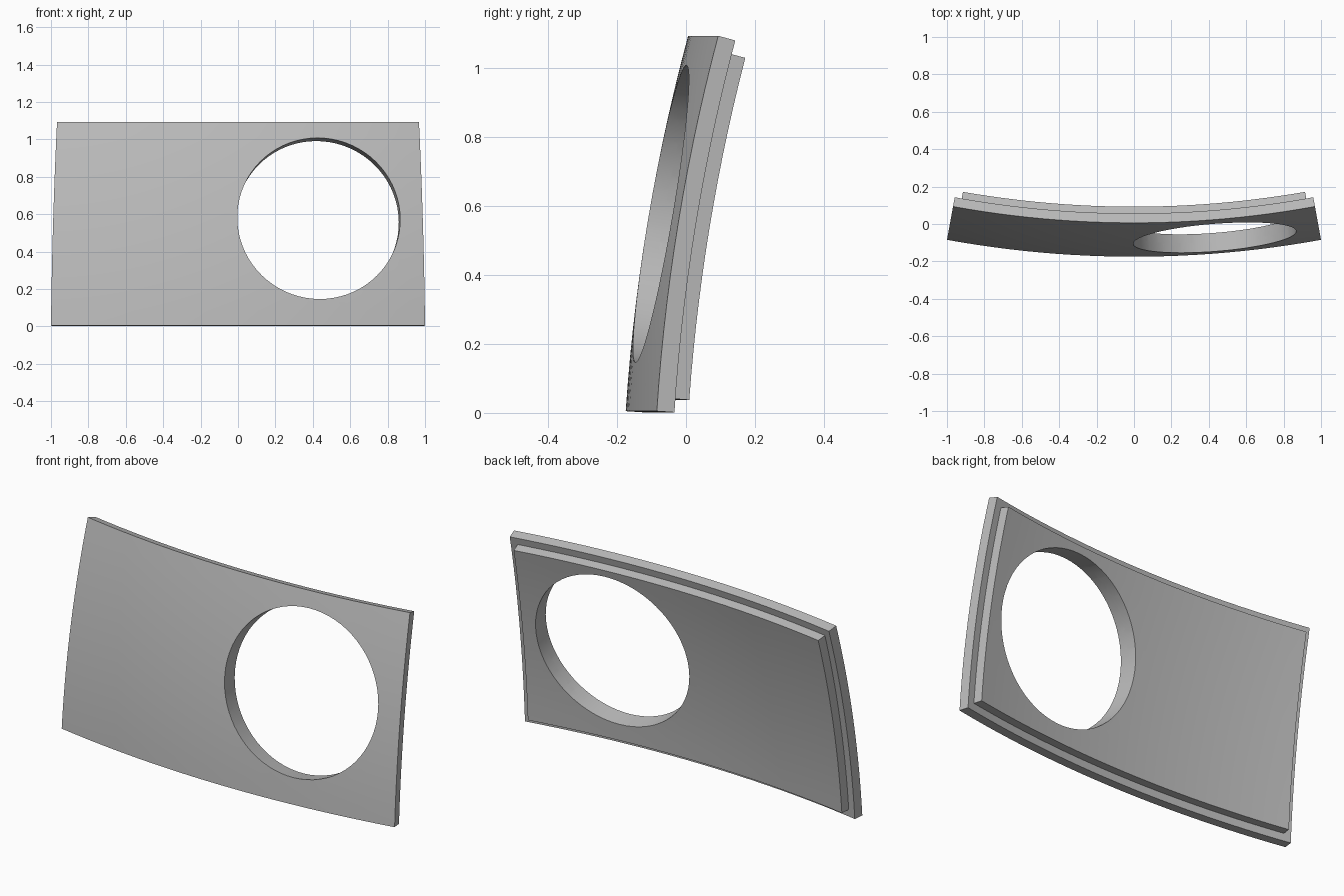
import bpy, bmesh
from math import sin, cos, asin
from mathutils import Vector

cube = bpy.data.objects.get("Cube")
if cube:
    bpy.data.objects.remove(cube, do_unlink=True)

# Both layers are patches of one large sphere, with walls running to its centre
R = 5.6
CENTRE = Vector((0, 5.413, -0.365))
THICK, INSET = 0.052, 0.04
LON = asin(1 / 5.588)
LAT_LOW, LAT_HIGH = asin(0.37 / R), asin(1.458 / R)

grey = bpy.data.materials.new("light_grey")
grey.use_nodes = True
grey.diffuse_color = (0.5, 0.5, 0.5, 1)
grey.node_tree.nodes["Principled BSDF"].inputs["Base Color"].default_value = (0.5, 0.5, 0.5, 1)


def on_sphere(lon, lat, radius):
    return CENTRE + radius * Vector((cos(lat) * sin(lon), -cos(lat) * cos(lon), sin(lat)))


def add_object(name, bm):
    bmesh.ops.recalc_face_normals(bm, faces=bm.faces)
    mesh = bpy.data.meshes.new(name)
    bm.to_mesh(mesh)
    bm.free()
    obj = bpy.data.objects.new(name, mesh)
    bpy.context.collection.objects.link(obj)
    mesh.materials.append(grey)
    return obj


def curved_plate(name, outer, inner, inset, nu=24, nv=14):
    """Closed spherical patch between two radii, inset evenly from the edges."""
    bm = bmesh.new()
    a = inset / R
    low, high, side = LAT_LOW + a, LAT_HIGH - a, LON - a
    layers = [[[bm.verts.new(on_sphere(side * (2 * i / nu - 1), low + (high - low) * j / nv, r))
                for j in range(nv + 1)] for i in range(nu + 1)] for r in (outer, inner)]
    for g in layers:
        for i in range(nu):
            for j in range(nv):
                bm.faces.new((g[i][j], g[i + 1][j], g[i + 1][j + 1], g[i][j + 1]))
    # Edge walls joining the two skins
    f, b = layers
    for j in (0, nv):
        for i in range(nu):
            bm.faces.new((f[i][j], f[i + 1][j], b[i + 1][j], b[i][j]))
    for i in (0, nu):
        for j in range(nv):
            bm.faces.new((f[i][j], f[i][j + 1], b[i][j + 1], b[i][j]))
    return add_object(name, bm)


plates = [curved_plate("front_panel", R, R - THICK, 0),
          curved_plate("rear_step_panel", R - THICK + 0.008, R - 2 * THICK + 0.004, INSET)]

# Round opening bored square to the curved surface
bm = bmesh.new()
bmesh.ops.create_cone(bm, cap_ends=True, segments=72, radius1=0.437, radius2=0.437, depth=0.8)
cutter = add_object("opening_cutter", bm)
lat = asin((0.58 - CENTRE.z) / R)
lon = asin(0.433 / (R * cos(lat)))
spot = on_sphere(lon, lat, R)
cutter.location = spot
cutter.rotation_euler = (spot - CENTRE).to_track_quat('Z', 'Y').to_euler()
cutter.hide_render = True

for obj in plates:
    bpy.ops.object.select_all(action='DESELECT')
    obj.select_set(True)
    bpy.context.view_layer.objects.active = obj
    cut = obj.modifiers.new("opening", 'BOOLEAN')
    cut.operation, cut.solver, cut.object = 'DIFFERENCE', 'EXACT', cutter
    bpy.ops.object.modifier_apply(modifier=cut.name)
    bpy.ops.object.shade_smooth_by_angle(angle=0.5)

bpy.data.objects.remove(cutter, do_unlink=True)
